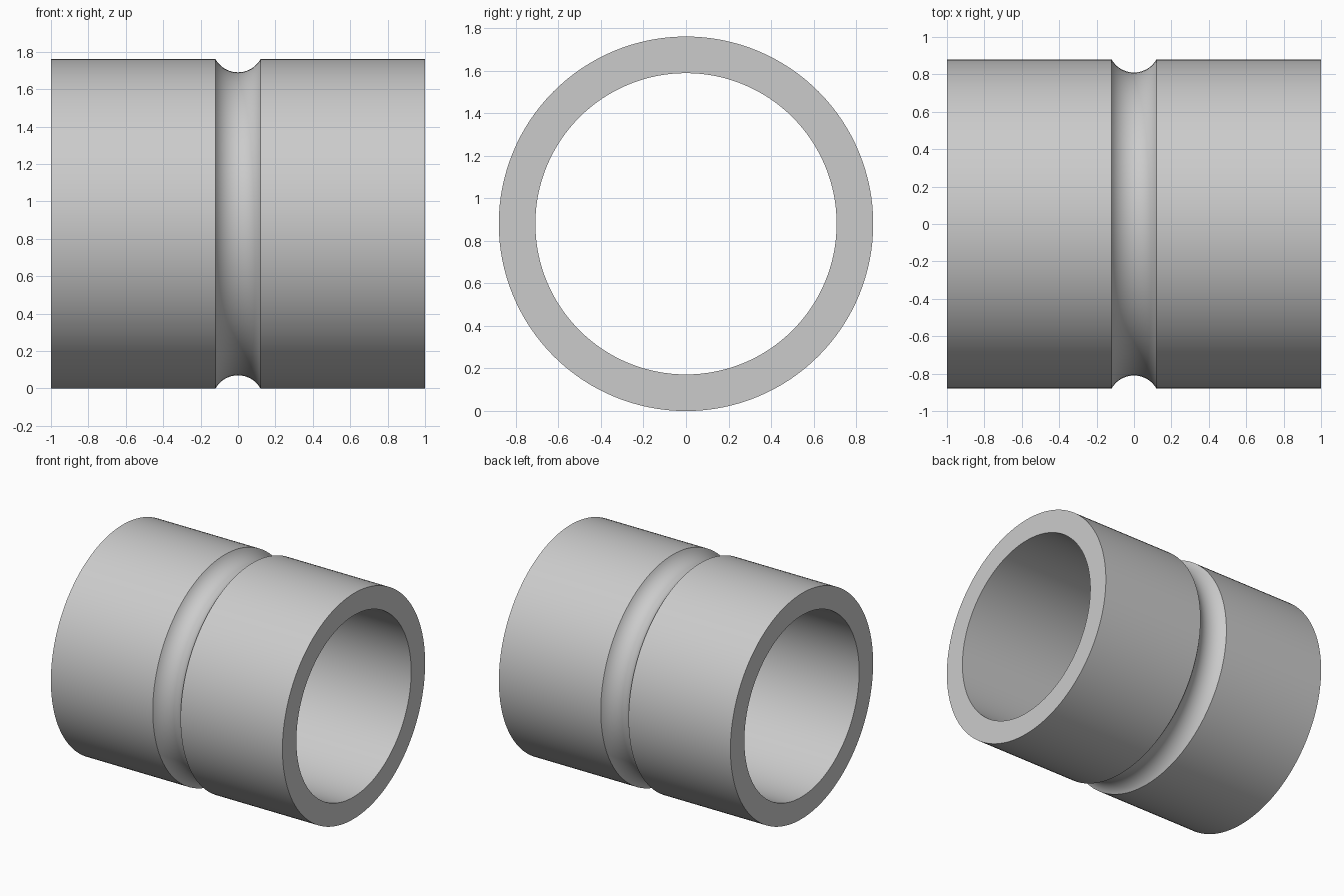
import bpy
import bmesh
import math

cube = bpy.data.objects.get("Cube")
if cube:
    bpy.data.objects.remove(cube, do_unlink=True)

OUTER, INNER, HALF = 0.88, 0.708, 1.0
GROOVE_HALF, GROOVE_DEPTH = 0.12, 0.07
SEGMENTS, ARC_STEPS = 128, 20

# Plain grey material
grey = bpy.data.materials.new("light grey")
grey.use_nodes = True
colour = (0.6, 0.6, 0.6, 1)
grey.diffuse_color = colour
grey.node_tree.nodes["Principled BSDF"].inputs["Base Color"].default_value = colour

# Wall profile (x, radius), with a circular arc for the groove
arc_radius = (GROOVE_HALF ** 2 + GROOVE_DEPTH ** 2) / (2 * GROOVE_DEPTH)
arc_centre = OUTER - GROOVE_DEPTH + arc_radius
sweep = math.asin(GROOVE_HALF / arc_radius)
profile = [(-HALF, INNER), (-HALF, OUTER)]
for i in range(ARC_STEPS + 1):
    a = sweep * (2 * i / ARC_STEPS - 1)
    profile.append((arc_radius * math.sin(a), arc_centre - arc_radius * math.cos(a)))
profile += [(HALF, OUTER), (HALF, INNER)]

# Revolve the closed profile around the x axis
bm = bmesh.new()
rings = []
for s in range(SEGMENTS):
    t = 2 * math.pi * s / SEGMENTS
    rings.append([bm.verts.new((x, r * math.cos(t), OUTER + r * math.sin(t)))
                  for x, r in profile])
for s, ring in enumerate(rings):
    following = rings[(s + 1) % SEGMENTS]
    for i in range(len(profile)):
        j = (i + 1) % len(profile)
        bm.faces.new((ring[i], ring[j], following[j], following[i]))
bmesh.ops.recalc_face_normals(bm, faces=bm.faces)

mesh = bpy.data.meshes.new("grooved_sleeve")
bm.to_mesh(mesh)
bm.free()
mesh.materials.append(grey)
sleeve = bpy.data.objects.new("grooved_sleeve", mesh)
bpy.context.collection.objects.link(sleeve)

# Smooth curved walls, crisp rims
bpy.ops.object.select_all(action="DESELECT")
sleeve.select_set(True)
bpy.context.view_layer.objects.active = sleeve
bpy.ops.object.shade_smooth_by_angle(angle=math.radians(30))
